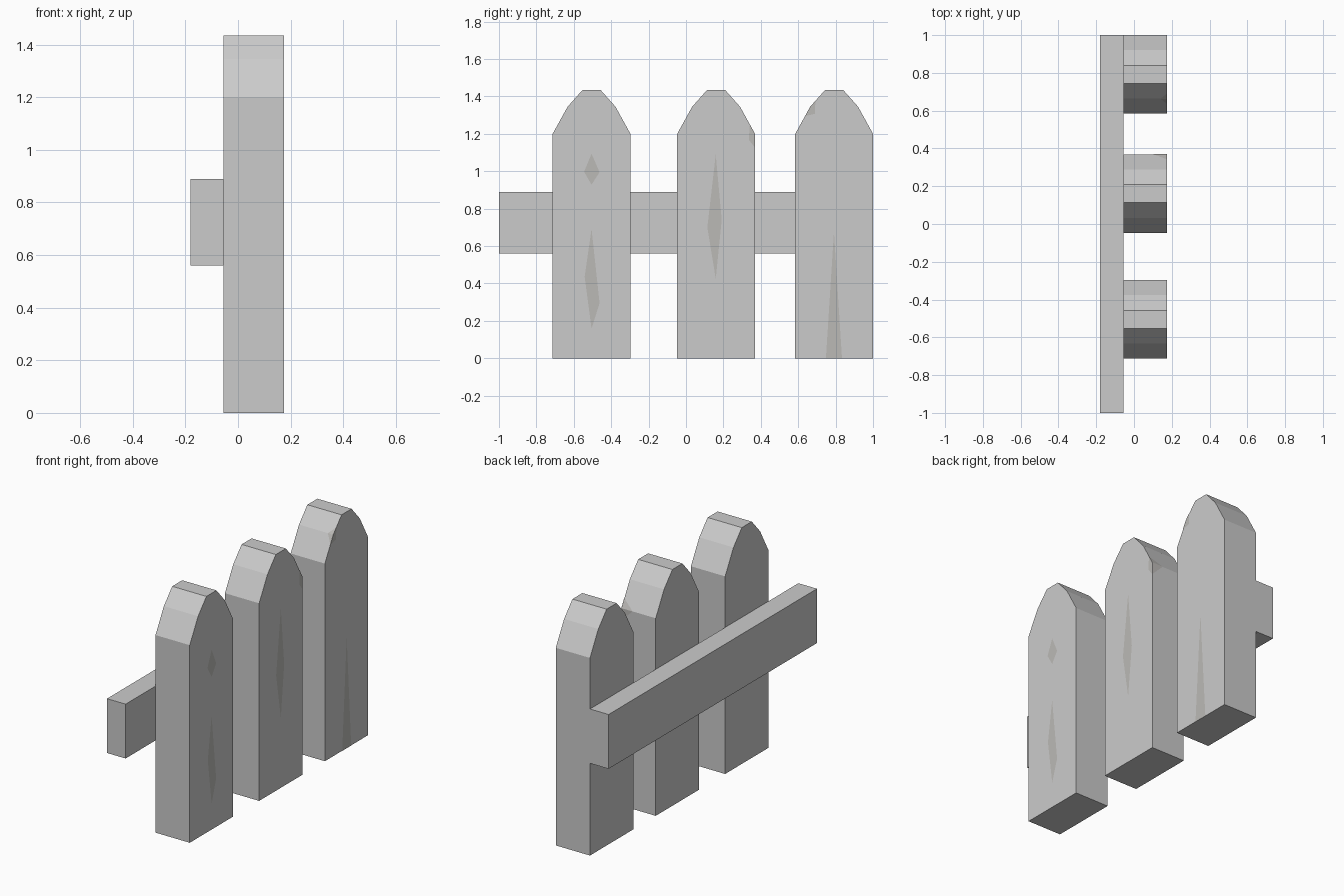
import bpy
import bmesh
from mathutils import Vector

if "Cube" in bpy.data.objects:
    bpy.data.objects.remove(bpy.data.objects["Cube"])

X_BACK, X_MID, X_FRONT = -0.18, -0.055, 0.175
CENTRES = [-0.505, 0.161, 0.792]
LIFT = 0.0015

dark = bpy.data.materials.new("dark_grain")
dark.diffuse_color = (0.5, 0.49, 0.47, 1)
dark.use_nodes = True
dark.node_tree.nodes["Principled BSDF"].inputs["Base Color"].default_value = dark.diffuse_color


def finish(name, bm, mat=None):
    mesh = bpy.data.meshes.new(name)
    bm.to_mesh(mesh)
    bm.free()
    obj = bpy.data.objects.new(name, mesh)
    bpy.context.collection.objects.link(obj)
    if mat:
        mesh.materials.append(mat)
    return obj


def prism(name, outline, x0, x1):
    """Extrude a (y, z) outline along x."""
    bm = bmesh.new()
    face = bm.faces.new([bm.verts.new((x0, y, z)) for y, z in outline])
    ext = bmesh.ops.extrude_face_region(bm, geom=[face])
    verts = [g for g in ext["geom"] if isinstance(g, bmesh.types.BMVert)]
    bmesh.ops.translate(bm, verts=verts, vec=(x1 - x0, 0, 0))
    bmesh.ops.recalc_face_normals(bm, faces=bm.faces)
    return finish(name, bm)


def marks(name, polygons):
    """Flat dark patches lying on the wood; each is (points, outward direction)."""
    bm = bmesh.new()
    for pts, out in polygons:
        face = bm.faces.new([bm.verts.new(p) for p in pts])
        face.normal_update()
        if face.normal.dot(Vector(out)) < 0:
            face.normal_flip()
        n = face.normal.copy()
        bmesh.ops.translate(bm, verts=face.verts[:], vec=n * LIFT)
    return finish(name, bm, dark)


def on_front(pts):
    return [(X_FRONT, y, z) for y, z in pts], (1, 0, 0)


# Pickets with faceted pointed tops
half = [(0.208, 0), (0.208, 1.2), (0.128, 1.345), (0.048, 1.435)]
for i, c in enumerate(CENTRES):
    outline = [(c + y, z) for y, z in half] + [(c - y, z) for y, z in reversed(half)]
    prism(f"picket_{i + 1}", outline, X_MID, X_FRONT)

# Rail behind the pickets
prism("rail", [(-1, 0.56), (1, 0.56), (1, 0.89), (-1, 0.89)], X_BACK, X_MID)

# Wood grain on the faces
marks("grain_marks", [
    on_front([(-0.505, 1.094), (-0.462, 0.995), (-0.505, 0.928), (-0.545, 0.997)]),
    on_front([(-0.505, 0.692), (-0.462, 0.295), (-0.505, 0.158), (-0.542, 0.436)]),
    on_front([(0.159, 1.09), (0.191, 0.74), (0.159, 0.425), (0.114, 0.70)]),
    on_front([(0.791, 0.676), (0.834, 0), (0.748, 0)]),
])

# Worn patches wrapping over the picket edges
marks("worn_edge_middle", [
    on_front([(0.341, 1.25), (0.336, 1.168), (0.369, 1.126), (0.369, 1.2)]),
    ([(X_FRONT, 0.341, 1.25), (X_FRONT, 0.369, 1.2), (0.1, 0.369, 1.2)], (0, 1, 0.5)),
    ([(X_FRONT, 0.369, 1.2), (X_FRONT, 0.369, 1.126), (0.1, 0.369, 1.2)], (0, 1, 0)),
])
marks("worn_edge_end", [
    on_front([(0.637, 1.295), (0.664, 1.345), (0.692, 1.376), (0.689, 1.307)]),
    ([(X_FRONT, 0.637, 1.296), (X_FRONT, 0.664, 1.345), (0.14, 0.664, 1.345)], (0, -1, 0.5)),
    ([(X_FRONT, 0.664, 1.345), (X_FRONT, 0.692, 1.3765), (0.14, 0.664, 1.345)], (0, -1, 1)),
])
